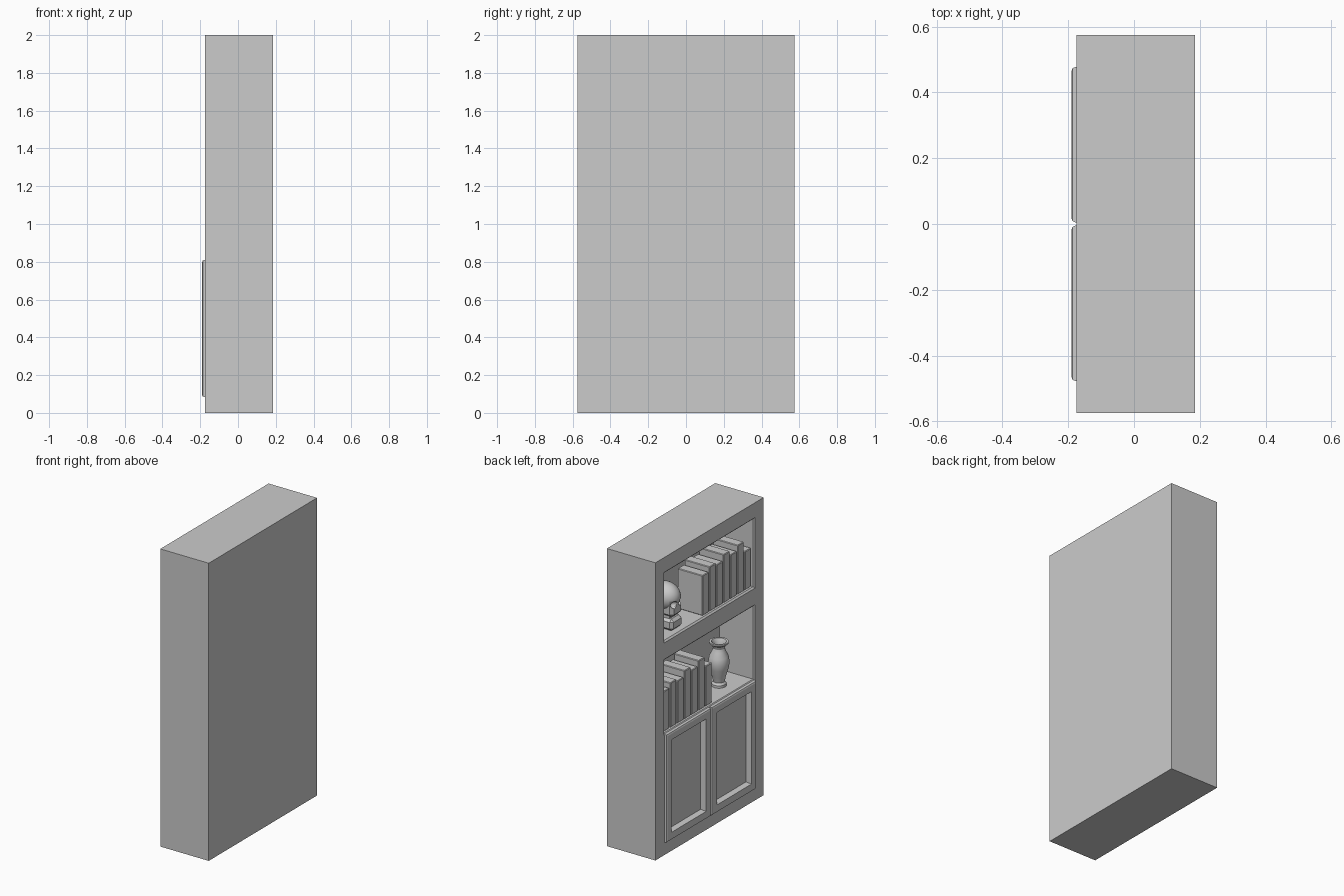
import bpy, bmesh, math

if "Cube" in bpy.data.objects:
    bpy.data.objects.remove(bpy.data.objects["Cube"])

FRONT, BACK, HALF_W, HEIGHT = -0.175, 0.185, 0.575, 2.0


def box(name, x, y, z, bevel=0.0):
    bpy.ops.mesh.primitive_cube_add(size=1, location=[(a + b) / 2 for a, b in (x, y, z)])
    ob = bpy.context.object
    ob.name = name
    ob.scale = [b - a for a, b in (x, y, z)]
    bpy.ops.object.transform_apply(location=False, rotation=False, scale=True)
    if bevel:
        m = ob.modifiers.new("Bevel", 'BEVEL')
        m.width, m.segments = bevel, 1
    return ob


def ball(name, loc, scale):
    bpy.ops.mesh.primitive_uv_sphere_add(segments=32, ring_count=16, radius=1, location=loc)
    ob = bpy.context.object
    ob.name = name
    ob.scale = scale
    bpy.ops.object.transform_apply(location=False, rotation=False, scale=True)
    bpy.ops.object.shade_smooth_by_angle()
    return ob


def cut(target, cutter):
    m = target.modifiers.new("Cut", 'BOOLEAN')
    m.operation, m.object, m.solver = 'DIFFERENCE', cutter, 'EXACT'
    cutter.hide_render = True
    cutter.hide_set(True)


# cabinet body with two open niches and a shallow door recess, flared front edges
body = box("cabinet_body", (FRONT, BACK), (-HALF_W, HALF_W), (0, HEIGHT))


def niche(name, z0, z1, depth, flare):
    c = box(name, (FRONT - 0.05, FRONT + depth), (-0.475, 0.475), (z0, z1))
    bm = bmesh.new()
    bm.from_mesh(c.data)
    # cut at the front plane region so the mouth opens out slightly
    for d in (FRONT, FRONT + flare):
        bmesh.ops.bisect_plane(bm, geom=bm.verts[:] + bm.edges[:] + bm.faces[:],
                               plane_co=(d - c.location.x, 0, 0), plane_no=(1, 0, 0))
    for v in bm.verts:
        if v.co.x + c.location.x < FRONT + 1e-4:
            v.co.y += math.copysign(flare, v.co.y)
            v.co.z += math.copysign(flare, v.co.z)
    bm.to_mesh(c.data)
    bm.free()
    cut(body, c)


niche("upper_niche_cutter", 1.436, 1.89, 0.257, 0.01)
niche("lower_niche_cutter", 0.815, 1.305, 0.257, 0.01)
cut(body, box("door_recess_cutter", (FRONT - 0.05, -0.14), (-0.47, 0.47), (0.09, 0.79)))

# panelled doors
for side, y0, y1 in (("left", 0.005, 0.477), ("right", -0.477, -0.005)):
    door = box(f"{side}_door", (-0.19, -0.135), (y0, y1), (0.083, 0.81))
    bm = bmesh.new()
    bm.from_mesh(door.data)
    bm.faces.ensure_lookup_table()
    front = min(bm.faces, key=lambda f: f.calc_center_median().x)
    bmesh.ops.bevel(bm, geom=list(front.edges), offset=0.012, segments=2,
                    profile=0.5, affect='EDGES')
    front = min(bm.faces, key=lambda f: f.calc_center_median().x)
    bmesh.ops.inset_region(bm, faces=[front], thickness=0.058)
    bmesh.ops.inset_region(bm, faces=[front], thickness=0.012, depth=-0.035)
    bm.to_mesh(door.data)
    bm.free()


# rows of books, stepping towards -y
def book_row(name, y_start, floor, heights):
    for i, h in enumerate(heights):
        y = y_start - i * 0.075
        box(f"{name}_{i + 1}", (-0.155, 0.03), (y - 0.066, y), (floor, floor + h), 0.004)


book_row("upper_book", 0.046, 1.436, (0.27, 0.30, 0.285, 0.325, 0.295, 0.33, 0.26))
book_row("lower_book", 0.462, 0.815, (0.27, 0.30, 0.285, 0.325, 0.30, 0.335, 0.27))

# vase: revolved profile with hollow neck
profile = [(0, 0), (0.046, 0), (0.046, 0.018), (0.036, 0.032), (0.044, 0.07), (0.06, 0.12),
           (0.066, 0.16), (0.06, 0.2), (0.042, 0.235), (0.036, 0.255), (0.042, 0.275),
           (0.06, 0.288), (0.06, 0.298), (0.046, 0.298), (0.03, 0.265), (0.03, 0.23), (0, 0.22)]
bm = bmesh.new()
pts = [bm.verts.new((r, 0, z)) for r, z in profile]
edges = [bm.edges.new(p) for p in zip(pts, pts[1:])]
bmesh.ops.spin(bm, geom=pts + edges, cent=(0, 0, 0), axis=(0, 0, 1),
               angle=math.tau, steps=32)
bmesh.ops.remove_doubles(bm, verts=bm.verts[:], dist=1e-4)
bmesh.ops.recalc_face_normals(bm, faces=bm.faces[:])
mesh = bpy.data.meshes.new("vase")
bm.to_mesh(mesh)
bm.free()
vase = bpy.data.objects.new("vase", mesh)
vase.location = (-0.045, -0.285, 0.813)
bpy.context.collection.objects.link(vase)
bpy.ops.object.select_all(action='DESELECT')
vase.select_set(True)
bpy.context.view_layer.objects.active = vase
bpy.ops.object.shade_smooth_by_angle()

# skull ornament facing out of the shelf
SY = 0.29
skull = ball("skull_cranium", (-0.045, SY, 1.64), (0.105, 0.085, 0.09))
face = box("skull_face", (-0.14, -0.02), (SY - 0.055, SY + 0.055), (1.525, 1.63), 0.02)
box("skull_jaw", (-0.14, -0.01), (SY - 0.058, SY + 0.058), (1.436, 1.515), 0.018)
box("skull_neck", (-0.11, -0.01), (SY - 0.042, SY + 0.042), (1.5, 1.54))
for s in (-1, 1):
    eye = ball("eye_socket_cutter", (-0.145, SY + s * 0.034, 1.61), (0.035, 0.023, 0.024))
    cut(skull, eye)
    cut(face, eye)
